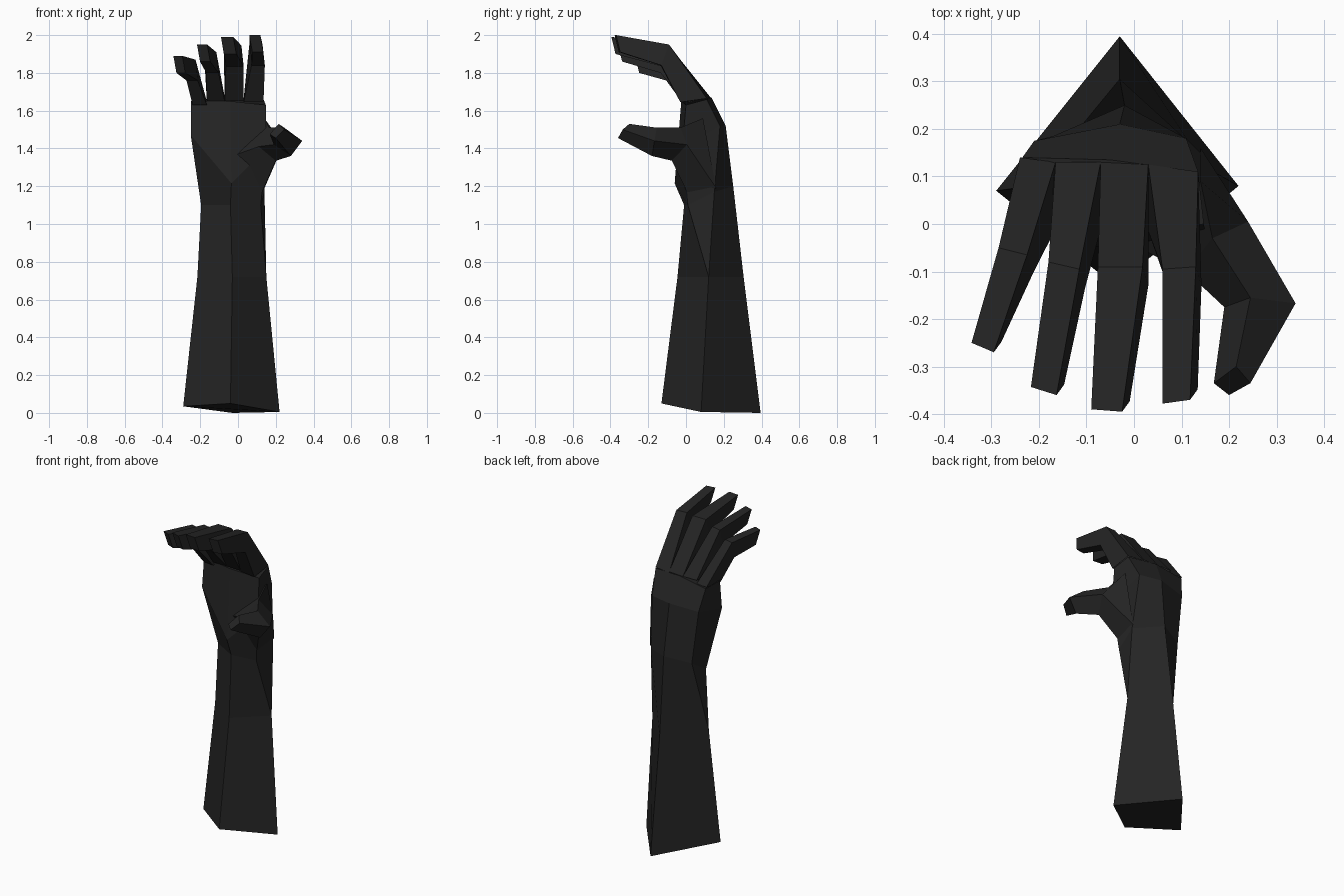
import bpy, bmesh
from mathutils import Vector

if "Cube" in bpy.data.objects:
    bpy.data.objects.remove(bpy.data.objects["Cube"])

skin = bpy.data.materials.new("charcoal")
skin.diffuse_color = (0.018, 0.018, 0.018, 1)
skin.use_nodes = True
skin.node_tree.nodes["Principled BSDF"].inputs["Base Color"].default_value = skin.diffuse_color


def loft(name, rings, cap_start=False):
    """Skin equal-length rings of points, flat shaded; repeated points merge."""
    bm = bmesh.new()
    loops = [[bm.verts.new(p) for p in ring] for ring in rings]
    n = len(loops[0])
    for a, b in zip(loops, loops[1:]):
        for i in range(n):
            j = (i + 1) % n
            bm.faces.new((a[i], a[j], b[j], b[i]))
    bm.faces.new(loops[-1])
    if cap_start:
        bm.faces.new(loops[0][::-1])
    bmesh.ops.remove_doubles(bm, verts=bm.verts[:], dist=0.0005)
    bmesh.ops.recalc_face_normals(bm, faces=bm.faces[:])
    # the open root is hidden inside the palm, so orient by the end cap
    bm.faces.ensure_lookup_table()
    mid = sum((v.co for v in bm.verts), Vector()) / len(bm.verts)
    far = max(bm.faces, key=lambda f: (f.calc_center_median() - mid).length)
    if far.normal.dot(far.calc_center_median() - mid) < 0:
        bmesh.ops.reverse_faces(bm, faces=bm.faces[:])
    mesh = bpy.data.meshes.new(name)
    bm.to_mesh(mesh)
    bm.free()
    mesh.materials.append(skin)
    obj = bpy.data.objects.new(name, mesh)
    bpy.context.collection.objects.link(obj)


# Forearm and palm: rings run front, front left, back left, back, right, front right
def diamond(front, left, back, right):
    return [front, left, left, back, right, right]


loft("forearm_and_palm", [
    diamond((-.04, -.13, .05), (-.29, .07, .035), (-.03, .395, 0), (.22, .08, .005)),
    diamond((-.03, -.045, .72), (-.215, .08, .72), (-.03, .305, .72), (.15, .12, .72)),
    [(-.04, -.01, 1.1), (-.195, .08, 1.1), (-.17, .185, 1.17),
     (-.02, .25, 1.2), (.14, .15, 1.17), (.12, .01, 1.1)],
    [(-.035, -.06, 1.215), (-.25, 0, 1.47), (-.21, .175, 1.5),
     (-.03, .21, 1.52), (.11, .18, 1.52), (.15, -.02, 1.4)],
    [(-.04, -.025, 1.65), (-.25, .02, 1.65), (-.235, .14, 1.64),
     (-.05, .135, 1.67), (.135, .11, 1.66), (.147, .0, 1.63)],
], cap_start=True)


# Fingers: top edge at knuckle, joint and tip; underside follows by offset
under = [(0, -.14, -.02), (.012, -.04, -.11), (.016, .022, -.09)]


def finger(name, *edges):
    rings = []
    for (xl, yl, xr, yr, z), off in zip(edges, under):
        l, r, d = Vector((xl, yl, z)), Vector((xr, yr, z)), Vector(off)
        rings.append([l, r, r + d, l + d])
    loft(name, rings)


finger("little_finger", (-.24, .14, -.165, .13, 1.65),
       (-.285, -.05, -.225, -.065, 1.87), (-.342, -.25, -.295, -.27, 1.89))
finger("ring_finger", (-.165, .13, -.07, .13, 1.67),
       (-.18, -.08, -.115, -.095, 1.91), (-.217, -.343, -.163, -.36, 1.95))
finger("middle_finger", (-.07, .13, .03, .125, 1.67),
       (-.076, -.09, .018, -.09, 1.945), (-.09, -.39, -.025, -.395, 1.99))
finger("index_finger", (.03, .125, .135, .11, 1.665),
       (.06, -.095, .13, -.09, 1.95), (.06, -.378, .118, -.37, 2.0))

# Thumb: fleshy root, base, joint, tip
loft("thumb", [
    [(.14, .09, 1.56), (.14, .16, 1.19), (.115, .02, 1.14), (-.03, -.03, 1.36)],
    [(.165, -.03, 1.51), (.24, .005, 1.42), (.2, -.075, 1.335), (.11, -.1, 1.41)],
    [(.245, -.155, 1.51), (.34, -.167, 1.44), (.28, -.18, 1.36), (.19, -.175, 1.42)],
    [(.215, -.30, 1.53), (.245, -.335, 1.5), (.2, -.36, 1.455), (.168, -.335, 1.475)],
])
